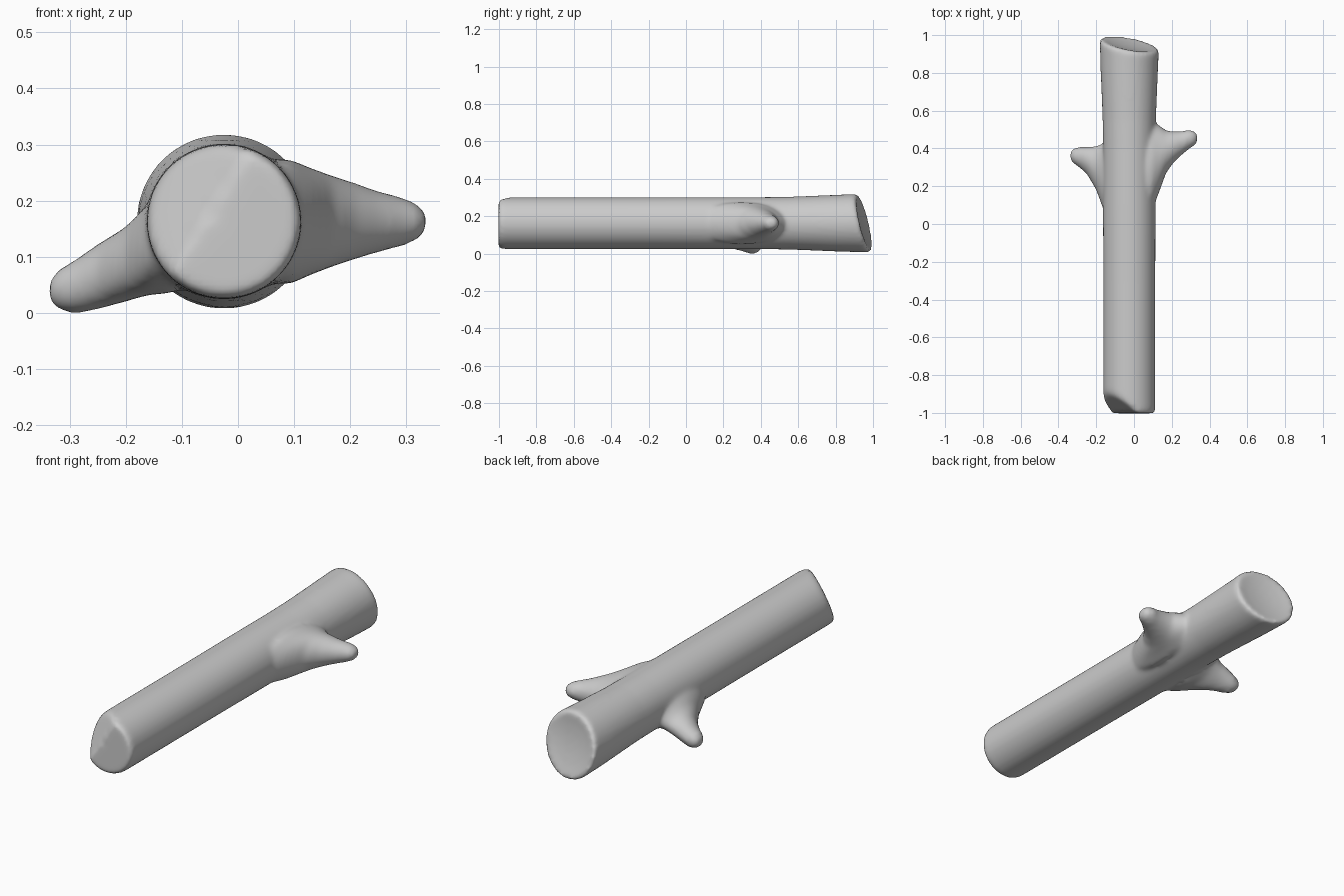
import bpy, bmesh
from math import sin, cos, tau

if "Cube" in bpy.data.objects:
    bpy.data.objects.remove(bpy.data.objects["Cube"])

N = 48
bm = bmesh.new()


def loft(rings):
    """Skin a list of point rings and close both ends."""
    loops = [[bm.verts.new(p) for p in ring] for ring in rings]
    for a, b in zip(loops, loops[1:]):
        for i in range(N):
            j = (i + 1) % N
            bm.faces.new((a[i], a[j], b[j], b[i]))
    bm.faces.new(loops[0][::-1])
    bm.faces.new(loops[-1])


def branch(sections):
    """Side stub from ellipses (x, y min, y max, z min, z max)."""
    loft([[(x, (y0 + y1) / 2 + (y1 - y0) / 2 * cos(tau * i / N),
            (z0 + z1) / 2 + (z1 - z0) / 2 * sin(tau * i / N)) for i in range(N)]
          for x, y0, y1, z0, z1 in sections])


def front_cut(u, v):
    return -1.002 + 0.14 * max(0, -0.8 * u + 0.5 * v - 0.2)


def back_cut(u, v):
    dish = 0.02 * (u * u + v * v - 1)
    return 0.956 - 0.028 * u - 0.036 * v + dish


def trunk_ring(radius, scale, y_at):
    ring = []
    for i in range(N):
        u, v = scale * cos(tau * i / N), scale * sin(tau * i / N)
        ring.append((-0.025 + radius * u, y_at(u, v), 0.163 + radius * v))
    return ring


# trunk: slanted front cut, straight shaft, flared dished back cut
rings = [trunk_ring(0.138, s, lambda u, v, d=d: front_cut(u, v) + d)
         for s, d in [(0.05, 0), (0.3, 0), (0.6, 0), (0.93, 0), (0.98, 0.008), (1, 0.025)]]
for y, r in [(-0.8, 0.138), (-0.3, 0.138), (0.1, 0.139), (0.4, 0.139),
             (0.55, 0.141), (0.7, 0.147), (0.82, 0.152)]:
    rings.append(trunk_ring(r, 1, lambda u, v, y=y: y))
rings += [trunk_ring(0.156, s, lambda u, v, d=d: back_cut(u, v) - d)
          for s, d in [(1, 0.02), (0.98, 0.006), (0.94, 0), (0.6, 0), (0.3, 0), (0.05, 0)]]
loft(rings)

# right stub
branch([(0.03, 0.0, 0.56, 0.06, 0.27), (0.09, 0.06, 0.545, 0.05, 0.275),
        (0.13, 0.16, 0.525, 0.068, 0.258), (0.17, 0.27, 0.495, 0.083, 0.244),
        (0.21, 0.325, 0.49, 0.096, 0.231), (0.25, 0.363, 0.491, 0.108, 0.217),
        (0.29, 0.396, 0.498, 0.118, 0.207), (0.32, 0.415, 0.493, 0.13, 0.195),
        (0.336, 0.435, 0.475, 0.148, 0.178)])

# left stub, drooping to the ground
branch([(-0.06, 0.05, 0.44, 0.06, 0.23), (-0.12, 0.03, 0.44, 0.035, 0.22),
        (-0.16, 0.07, 0.43, 0.032, 0.195), (-0.2, 0.18, 0.412, 0.02, 0.153),
        (-0.25, 0.265, 0.408, 0.006, 0.123), (-0.29, 0.3, 0.408, -0.002, 0.095),
        (-0.32, 0.32, 0.4, 0.005, 0.077), (-0.337, 0.34, 0.385, 0.022, 0.058)])

bmesh.ops.recalc_face_normals(bm, faces=bm.faces)
mesh = bpy.data.meshes.new("log")
bm.to_mesh(mesh)
bm.free()
log = bpy.data.objects.new("log", mesh)
bpy.context.collection.objects.link(log)

# fuse the parts into one softly blended skin
remesh = log.modifiers.new("fuse", 'REMESH')
remesh.mode = 'VOXEL'
remesh.voxel_size = 0.011
remesh.use_smooth_shade = True
smooth = log.modifiers.new("soften", 'SMOOTH')
smooth.factor = 0.5
smooth.iterations = 8
